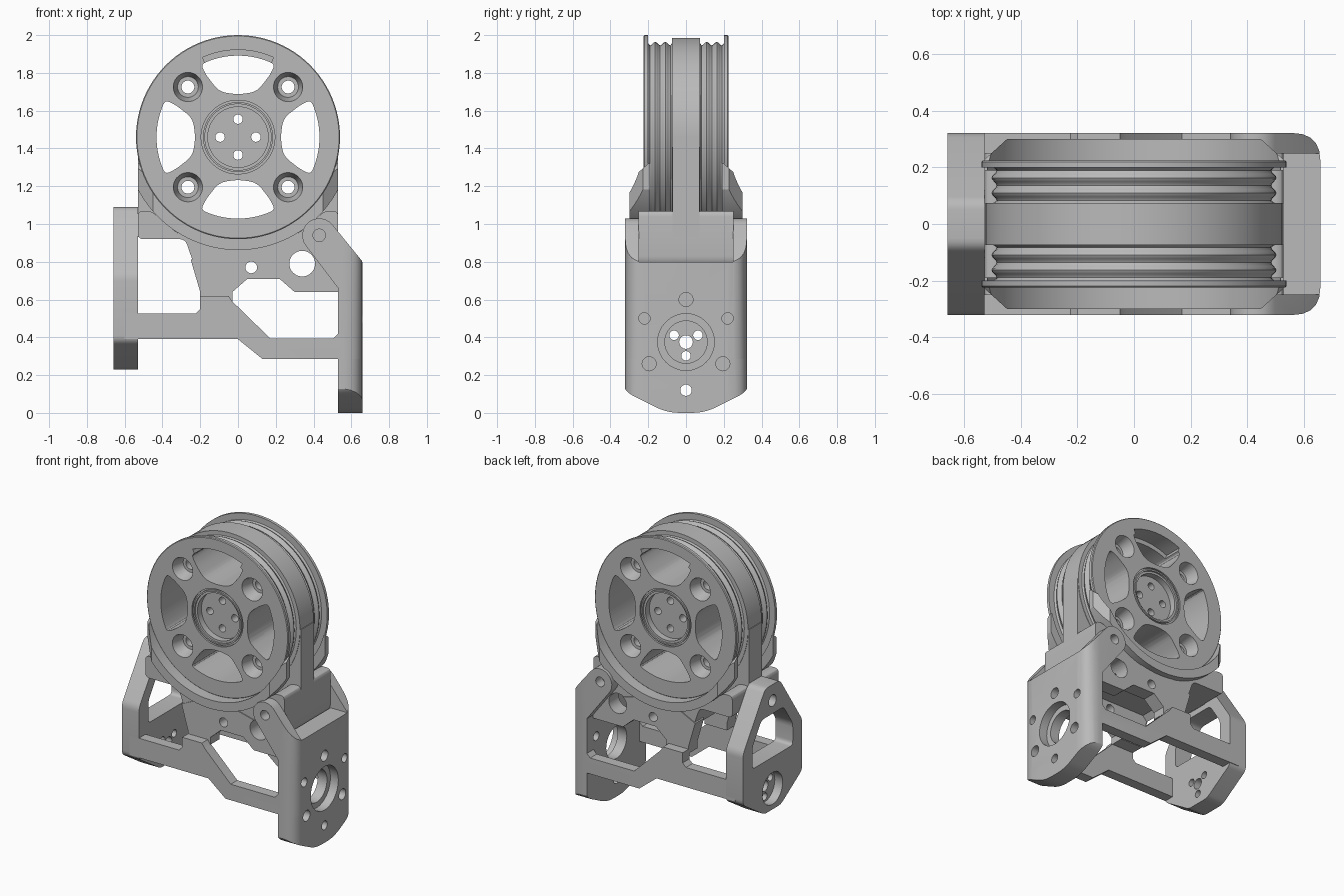
import bpy, bmesh, math
from math import sin, cos, pi, radians
from mathutils import Vector

cube = bpy.data.objects.get("Cube")
if cube:
    bpy.data.objects.remove(cube, do_unlink=True)

grey = bpy.data.materials.new("machined grey")
grey.use_nodes = True
grey.diffuse_color = (0.49, 0.49, 0.49, 1)
grey.node_tree.nodes["Principled BSDF"].inputs["Base Color"].default_value = grey.diffuse_color

AXLE = 1.46   # height of the wheel axle
BORE = 0.375  # height of the end plate bores


def make(name, verts, faces):
    mesh = bpy.data.meshes.new(name)
    bm = bmesh.new()
    vs = [bm.verts.new(v) for v in verts]
    for f in faces:
        bm.faces.new([vs[i] for i in f])
    bmesh.ops.recalc_face_normals(bm, faces=bm.faces)
    bm.to_mesh(mesh)
    bm.free()
    mesh.materials.append(grey)
    ob = bpy.data.objects.new(name, mesh)
    bpy.context.collection.objects.link(ob)
    return ob


def place(axis, u, v, t):
    return {"X": (t, u, v), "Y": (u, t, v), "Z": (u, v, t)}[axis]


def loft(name, axis, pts_a, a, pts_b, b):
    """Solid between two matching outlines at depths a and b."""
    n = len(pts_a)
    verts = [place(axis, *p, a) for p in pts_a] + [place(axis, *p, b) for p in pts_b]
    sides = [(i, (i + 1) % n, n + (i + 1) % n, n + i) for i in range(n)]
    return make(name, verts, sides + [tuple(range(n)), tuple(range(n, 2 * n))])


def prism(name, axis, pts, a, b):
    return loft(name, axis, pts, a, pts, b)


def arc(u, v, r, start, end, steps):
    angles = [radians(start + (end - start) * i / steps) for i in range(steps + 1)]
    return [(u + r * cos(a), v + r * sin(a)) for a in angles]


def drill(axis, u, v, r, a, b, r2=None):
    turn = 300 * r  # keeps nested cutters from sharing edge planes
    return loft("cutter", axis, arc(u, v, r, turn, turn + 348.75, 31), a,
                arc(u, v, r2 or r, turn, turn + 348.75, 31), b)


def rounded(pts, r, steps=5):
    """Fillet the corners of an outline."""
    out = []
    for i, p in enumerate(pts):
        p, q, s = Vector(p), Vector(pts[i - 1]), Vector(pts[(i + 1) % len(pts)])
        reach = min(r, (q - p).length * 0.45, (s - p).length * 0.45)
        a, b = p + (q - p).normalized() * reach, p + (s - p).normalized() * reach
        for k in range(steps + 1):
            t = k / steps
            out.append(tuple(a * (1 - t) ** 2 + p * 2 * t * (1 - t) + b * t * t))
    return out


def lathe(name, profile, n=96):
    """(radius, y) profile turned about the axle and capped at both ends."""
    verts = [(r * cos(2 * pi * i / n), y, AXLE + r * sin(2 * pi * i / n))
             for r, y in profile for i in range(n)]
    m = len(profile)
    faces = [(j * n + i, j * n + (i + 1) % n, (j + 1) * n + (i + 1) % n, (j + 1) * n + i)
             for j in range(m - 1) for i in range(n)]
    return make(name, verts, faces + [tuple(range(n)), tuple(range((m - 1) * n, m * n))])


def boolean(ob, cutters, op="DIFFERENCE"):
    for c in cutters:
        mod = ob.modifiers.new("cut", "BOOLEAN")
        mod.operation, mod.object, mod.solver = op, c, "EXACT"
        c.hide_render = True
    dg = bpy.context.evaluated_depsgraph_get()
    dg.update()
    mesh = bpy.data.meshes.new_from_object(ob.evaluated_get(dg))
    ob.modifiers.clear()
    ob.data = mesh


def discard(cutters):
    for c in cutters:
        bpy.data.objects.remove(c, do_unlink=True)


# Wheel: recessed hub, flanges, rippled grooves and raised centre band
half = [(0.03, 0.17), (0.16, 0.17), (0.16, 0.213), (0.175, 0.213), (0.175, 0.225), (0.185, 0.225),
        (0.185, 0.213), (0.195, 0.213), (0.195, 0.225), (0.535, 0.225), (0.54, 0.22), (0.54, 0.2), (0.497, 0.2)]
half += [(0.495 - 0.009 * cos(k * pi / 4), 0.19 - k * 0.0067) for k in range(17)]
half += [(0.497, 0.075), (0.525, 0.075)]
wheel = lathe("wheel", half + [(r, -y) for r, y in reversed(half)])
slab = prism("centre_support", "Y", [(-0.53, 0.93), (0.53, 0.93), (0.53, AXLE), (-0.53, AXLE)], -0.072, 0.072)
parts = [wheel, slab]

# Spoke openings, screw seats and hub holes
side = [(0.33, 0.17), (0.24, 0.1), (0.225, 0.0), (0.24, -0.1), (0.33, -0.17)]
opening = rounded(arc(0, 0, 0.432, -27, 27, 8) + side, 0.04, 3)
top_step = arc(0, AXLE, 0.462, 66, 114, 12) + arc(0, AXLE, 0.42, 114, 66, 12)
cutters, holes = [], []
for k in range(4):
    c, s = cos(k * pi / 2), sin(k * pi / 2)
    pts = [(x * c - z * s, AXLE + x * s + z * c) for x, z in opening]
    cutters.append(prism("cutter", "Y", pts, -0.5, 0.5))
    d = radians(45 + 90 * k)
    x, z = 0.375 * cos(d), AXLE + 0.375 * sin(d)
    holes.append(drill("Y", x, z, 0.034, -0.47, 0.47))
    holes.append(drill("Y", 0.095 * c, AXLE + 0.095 * s, 0.025, -0.47, 0.47))
    for f in (-1, 1):
        cutters.append(drill("Y", x, z, 0.055, f * 0.14, f * 0.31, 0.1))
for f in (-1, 1):
    cutters.append(prism("cutter", "Y", top_step, f * 0.1, f * 0.4))
for ob in parts:
    boolean(ob, cutters)
    boolean(ob, holes)
discard(cutters + holes)

# Crescent cheeks hugging the lower wheel rim
clip_end = prism("clip", "X", [(-0.31, 0.8), (0.31, 0.8), (0.3, 1.23), (0.2, 1.32), (-0.2, 1.32), (-0.3, 1.23)], -0.53, 0.53)
clip_top = prism("clip", "Z", [(-0.56, -0.2), (-0.45, -0.3), (0.45, -0.3), (0.56, -0.2),
                               (0.56, 0.2), (0.45, 0.3), (-0.45, 0.3), (-0.56, 0.2)], 0.7, 1.6)
crescent = arc(0, AXLE, 0.538, 190, 350, 48) + arc(0, AXLE, 0.598, 350, 190, 48)
for side, s in (("front", -1), ("back", 1)):
    cheek = prism(side + "_cheek", "Y", crescent, s * 0.19, s * 0.32)
    boolean(cheek, [clip_end, clip_top], "INTERSECT")
    parts.append(cheek)
discard([clip_end, clip_top])

# Yoke block under the wheel, hollow below
yoke = prism("yoke", "Y", rounded(
    [(-0.53, 0.92), (-0.28, 0.92), (-0.21, 0.72), (0.45, 0.72), (0.53, 0.8), (0.53, 1.07), (0.46, 1.07),
     (0.32, 0.95), (0, 0.88), (-0.32, 0.95), (-0.46, 1.07), (-0.53, 1.07)], 0.03, 4), -0.252, 0.252)
holes = [drill("Y", 0.34, 0.79, 0.068, -0.5, 0.5), drill("Y", 0.07, 0.77, 0.031, -0.5, 0.5),
         drill("Y", 0.43, 0.94, 0.033, -0.5, 0.5)]
cavity = prism("cutter", "Y", [(-0.4, 0.6), (0.6, 0.6), (0.5, 0.82), (-0.2, 0.82)], -0.15, 0.15)
boolean(yoke, [cavity] + holes[:2])
discard([cavity])
parts.append(yoke)

# Side frames (rail, strut, hinge arm) with an inset web carrying the yoke
frame = [(-0.6, 0.39), (0, 0.39), (0.13, 0.285), (0.66, 0.285), (0.66, 0.8)]
frame += arc(0.43, 0.94, 0.09, 40, 220, 12)
frame += [(0.53, 0.66), (0.53, 0.42), (0.505, 0.395), (0.17, 0.395), (-0.03, 0.59), (-0.05, 0.62),
          (-0.2, 0.62), (-0.2, 0.55), (-0.225, 0.525), (-0.6, 0.525)]
web = [(-0.03, 0.59), (-0.03, 0.64), (0.05, 0.71), (0.22, 0.71), (0.3, 0.64), (0.55, 0.64), (0.55, 0.76),
       (0.45, 0.85), (0.33, 0.84), (0.17, 0.88), (-0.13, 0.87), (-0.25, 0.81), (-0.2, 0.64), (-0.2, 0.59)]
plan = prism("clip", "Z", rounded([(-0.9, -0.322), (0.66, -0.322), (0.66, 0.322), (-0.9, 0.322)], 0.1), -0.1, 1.3)
for side, s in (("front", -1), ("back", 1)):
    rail = prism(side + "_frame", "Y", frame, s * 0.25, s * 0.34)
    boolean(rail, [plan], "INTERSECT")
    boolean(rail, holes)
    inset = prism(side + "_web", "Y", web, s * 0.16, s * 0.258)
    boolean(inset, holes[:2])
    parts += [rail, inset]
discard(holes)

# Left end plate with bearing bore and bolt circle
plate = prism("left_end_plate", "X", rounded(
    [(-0.34, 0.8), (-0.34, 0.12), (-0.1, 0), (0.1, 0), (0.34, 0.12), (0.34, 0.8)], 0.07), 0.53, 0.66)
# Square off the rounded upper corners
shoulder = prism("cutter", "X", [(-0.34, 0.5), (0.34, 0.5), (0.34, 0.8), (-0.34, 0.8)], 0.53, 0.66)
boolean(plate, [shoulder], "UNION")
boolean(plate, [plan], "INTERSECT")
discard([plan, shoulder])
cutters = [drill("X", 0, BORE, 0.15, 0.6, 0.8), drill("X", 0, BORE, 0.112, 0.4, 0.8)]
for y, z, r, depth in ((0, 0.6, 0.037, 0.57), (0.22, 0.5, 0.03, 0.4), (-0.22, 0.5, 0.03, 0.4),
                       (0.195, 0.26, 0.037, 0.57), (-0.195, 0.26, 0.037, 0.57), (0, 0.12, 0.03, 0.4)):
    cutters.append(drill("X", y, z, r, depth, 0.8))
boolean(plate, cutters)
discard(cutters)
parts.append(plate)

# Right end plate with window, motor recess and screw holes
plate = prism("right_end_plate", "X", rounded(
    [(-0.322, 0.38), (-0.09, 0.23), (0.09, 0.23), (0.322, 0.38),
     (0.322, 0.73), (0.08, 1.09), (-0.08, 1.09), (-0.322, 0.73)], 0.03, 4), -0.66, -0.53)
cutters = [prism("cutter", "X", rounded([(-0.22, 0.59), (0.22, 0.59), (0.22, 0.74), (0.12, 0.89),
                                         (-0.12, 0.89), (-0.22, 0.74)], 0.03), -0.8, -0.4),
           drill("X", 0, BORE, 0.11, -0.8, -0.6), drill("X", 0, BORE, 0.036, -0.8, -0.4),
           drill("X", 0, 0.98, 0.04, -0.8, -0.4)]
for y, z in ((0.063, 0.411), (-0.063, 0.411), (0, 0.302)):
    cutters.append(drill("X", y, z, 0.025, -0.8, -0.4))
boolean(plate, cutters)
discard(cutters)
parts.append(plate)

# Smooth shading with crisp edges
bpy.ops.object.select_all(action="DESELECT")
for ob in parts:
    ob.select_set(True)
bpy.context.view_layer.objects.active = wheel
bpy.ops.object.shade_smooth_by_angle(angle=radians(25))
